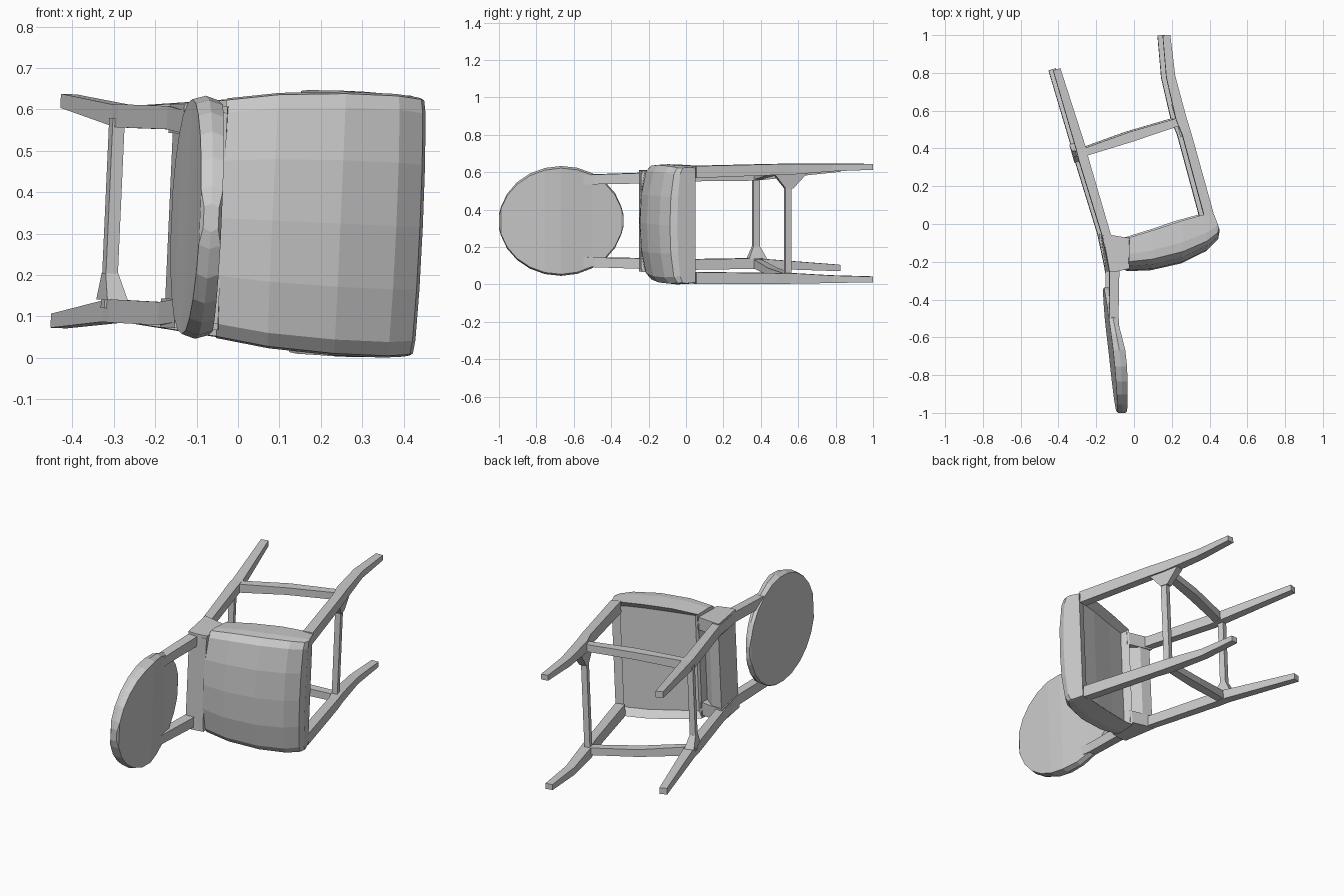
import bpy, bmesh, math
from mathutils import Vector, Matrix

if "Cube" in bpy.data.objects:
    bpy.data.objects.remove(bpy.data.objects["Cube"])

# The chair lies on its side: z is its width, -y is its up direction.
# Parts are built symmetric about z = 0, then tilted slightly about y.
TILT = Matrix.Translation((-0.015, 0, 0.333)) @ Matrix.Rotation(0.045, 4, 'Y')
parts = []


def finish(name, bm):
    bmesh.ops.recalc_face_normals(bm, faces=bm.faces)
    bmesh.ops.transform(bm, matrix=TILT, verts=bm.verts)
    me = bpy.data.meshes.new(name)
    bm.to_mesh(me)
    bm.free()
    ob = bpy.data.objects.new(name, me)
    bpy.context.collection.objects.link(ob)
    parts.append(ob)


def loft(rings):
    bm = bmesh.new()
    rows = [[bm.verts.new(p) for p in r] for r in rings]
    n = len(rows[0])
    for a, b in zip(rows, rows[1:]):
        for i in range(n):
            j = (i + 1) % n
            bm.faces.new((a[i], a[j], b[j], b[i]))
    bm.faces.new(rows[0][::-1])
    bm.faces.new(rows[-1])
    return bm


def beam(name, pts):
    """Rectangular bar through points (x, y, z, half width, half height)."""
    pos = [Vector(p[:3]) for p in pts]
    rings = []
    for i, p in enumerate(pts):
        t = (pos[min(i + 1, len(pts) - 1)] - pos[max(i - 1, 0)]).normalized()
        if abs(t.z) > 0.9:      # crosswise bars: width runs along the legs
            side, up = Vector((-0.27, 0.96, 0)), Vector((0.96, 0.27, 0))
        else:
            up = Vector((0, 0, 1))
            side = up.cross(t).normalized()
        rings.append([pos[i] + side * p[3] * a + up * p[4] * b
                      for a, b in ((-1, -1), (1, -1), (1, 1), (-1, 1))])
    finish(name, loft(rings))


def mirrored(name, pts):
    for label, s in (("upper", 1), ("lower", -1)):
        beam(f"{name}_{label}", [(x, y, z * s, w, h) for x, y, z, w, h in pts])


def prism(name, profile, z0, z1):
    finish(name, loft([[(x, y, z) for x, y in profile] for z in (z0, z1)]))


# Legs; the rear ones carry on up as backrest posts
mirrored("front_leg", [(.165, 1.0, .301, .02, .015), (.188, .78, .299, .024, .02),
                       (.243, .56, .292, .028, .028), (.272, .48, .292, .024, .029),
                       (.39, .05, .284, .026, .032)])
mirrored("back_leg", [(-.415, .82, .266, .02, .017), (-.285, .40, .237, .026, .026),
                      (-.27, .34, .236, .026, .028), (-.153, -.05, .237, .023, .028),
                      (-.108, -.25, .228, .026, .028), (-.110, -.49, .222, .024, .026),
                      (-.085, -.70, .21, .015, .024)])

# Stretchers
mirrored("side_stretcher", [(-.26, .383, .237, .021, .024), (-.02, .463, .268, .027, .02),
                            (.24, .545, .286, .021, .02)])
beam("back_stretcher", [(-.296, .375, -.23, .017, .015), (-.296, .375, .23, .017, .015)])
beam("front_stretcher", [(.24, .545, -.285, .018, .015), (.24, .545, .285, .018, .015)])

# Corner brackets on the stretchers
beam("front_bracket", [(.24, .55, .19, .022, .018), (.24, .555, .268, .09, .024)])
beam("back_bracket", [(-.296, .375, -.145, .018, .016), (-.288, .38, -.21, .05, .026)])

# Padded seat: lofted from back to front, slightly hollowed underneath
half = [(.985, 0), (1, .5), (.985, .72), (.88, .85), (.48, .965)]
section = half + [(0, 1)] + [(-a, b) for a, b in reversed(half)]
stations = [(-.03, -.07, -.035, -.248, .29), (.10, -.03, .09, -.245, .309),
            (.25, .02, .255, -.208, .319), (.36, .05, .39, -.142, .319),
            (.41, .057, .447, -.085, .313), (.417, .053, .454, -.045, .311)]
rings = []
for bx, by, tx, ty, hw in stations:
    rings.append([(bx + (tx - bx) * f, by + (ty - by) * f, hw * a) for a, f in section])
bm = loft(rings)
bmesh.ops.recalc_face_normals(bm, faces=bm.faces)
under = [f for f in bm.faces if f.normal.y > 0.8]
bmesh.ops.inset_region(bm, faces=under, thickness=.035, depth=-.035)
finish("seat", bm)

# Rear seat rail, with a flared corner block at each end
prism("rear_rail", [(-.16, -.06), (-.10, -.065), (-.03, -.12), (-.03, -.24), (-.13, -.25)],
      -.255, .255)
block = [(-.17, -.05), (-.02, -.075), (-.03, -.235), (-.09, -.25), (-.135, -.25)]
prism("corner_block_upper", block, .20, .27)
prism("corner_block_lower", block, -.27, -.20)

# Round backrest, lofted down its height: curved lean, thicker at the top
lean = [(-.334, -.14, .015), (-.5, -.115, .022), (-.7, -.078, .034), (-1.0, -.058, .026)]


def lean_at(y):
    for (y0, c0, t0), (y1, c1, t1) in zip(lean, lean[1:]):
        if y >= y1:
            k = (y - y0) / (y1 - y0)
            return c0 + (c1 - c0) * k, t0 + (t1 - t0) * k
    return lean[-1][1:]


rings = []
N = 12
for i in range(N + 1):
    a = math.pi * i / N
    y, h = -.667 + .333 * math.cos(a), max(.294 * math.sin(a), .035)
    c, t = lean_at(y)
    if i in (0, N):
        t *= .7
    rings.append([(c - t, y, -h + .01), (c - t, y, h - .01), (c, y, h),
                  (c + t, y, h - .01), (c + t, y, -h + .01), (c, y, -h)])
finish("backrest", loft(rings))

# Rest on the ground and centre
co = [v.co for o in parts for v in o.data.vertices]
lo = Vector([min(c[i] for c in co) for i in range(3)])
hi = Vector([max(c[i] for c in co) for i in range(3)])
shift = Matrix.Translation((-(lo.x + hi.x) / 2, -(lo.y + hi.y) / 2, -lo.z))
for o in parts:
    o.data.transform(shift)
